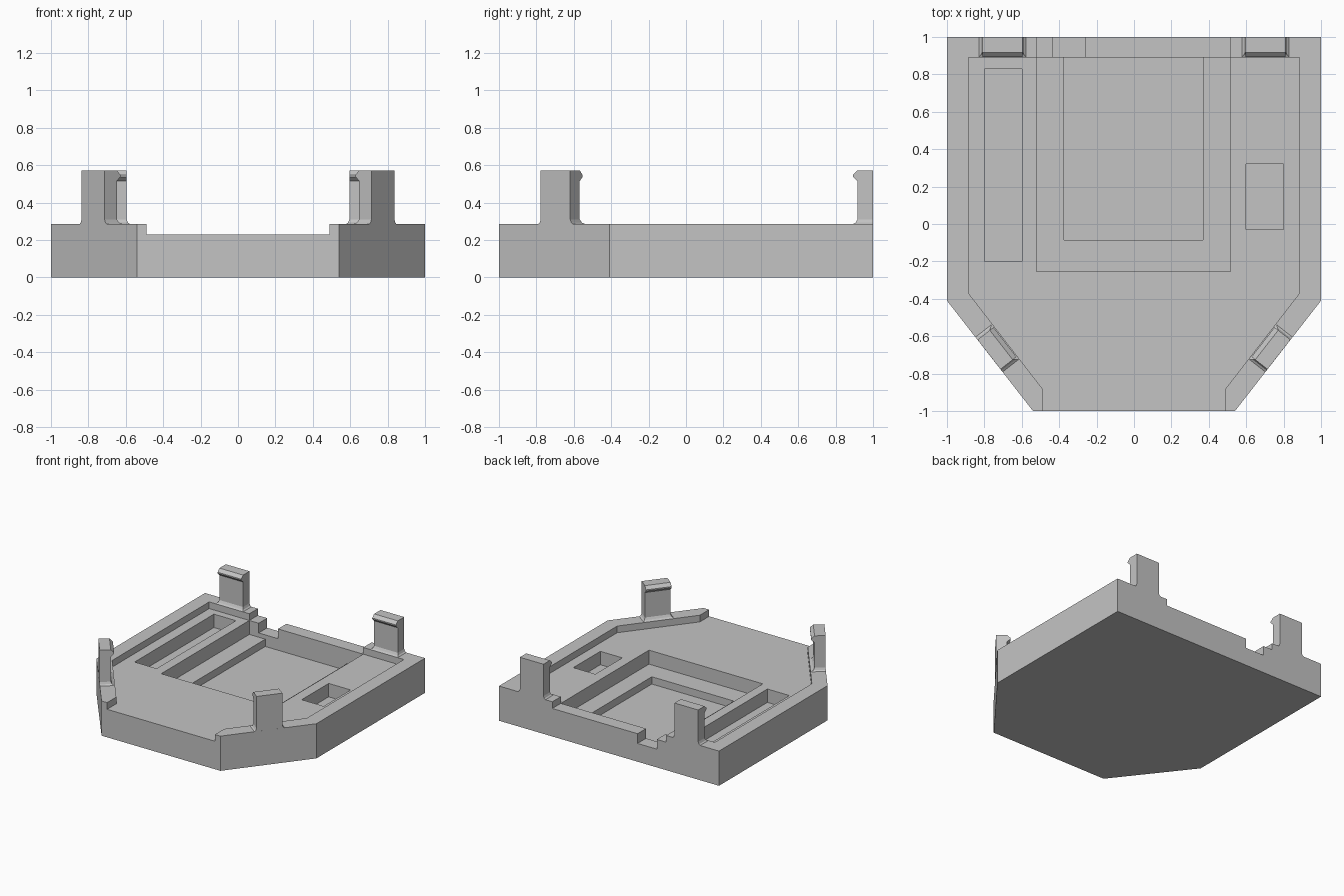
import bpy, bmesh, math
from mathutils import Matrix, Vector

if "Cube" in bpy.data.objects:
    bpy.data.objects.remove(bpy.data.objects["Cube"], do_unlink=True)

RIM, FLOOR = 0.285, 0.23

grey = bpy.data.materials.new("plain grey")
grey.use_nodes = True
grey.diffuse_color = (0.55, 0.55, 0.55, 1)
grey.node_tree.nodes["Principled BSDF"].inputs["Base Color"].default_value = (0.55, 0.55, 0.55, 1)


def make_object(name, bm):
    bmesh.ops.recalc_face_normals(bm, faces=bm.faces)
    mesh = bpy.data.meshes.new(name)
    bm.to_mesh(mesh)
    bm.free()
    mesh.materials.append(grey)
    obj = bpy.data.objects.new(name, mesh)
    bpy.context.collection.objects.link(obj)
    return obj


def extrude_outline(bm, points, offset):
    face = bm.faces.new([bm.verts.new(p) for p in points])
    out = bmesh.ops.extrude_face_region(bm, geom=[face])
    moved = [v for v in out["geom"] if isinstance(v, bmesh.types.BMVert)]
    bmesh.ops.translate(bm, verts=moved, vec=offset)


def prism(name, outline, z0, z1):
    bm = bmesh.new()
    extrude_outline(bm, [(x, y, z0) for x, y in outline], (0, 0, z1 - z0))
    return make_object(name, bm)


def rect(x0, x1, y0, y1):
    return [(x0, y0), (x1, y0), (x1, y1), (x0, y1)]


def mirrored(half):
    return half + [(-x, y) for x, y in reversed(half)]


def cut(target, outline, bottom):
    cutter = prism("cutter", outline, bottom, 0.5)
    cutter.hide_render = True
    mod = target.modifiers.new("cut", "BOOLEAN")
    mod.operation, mod.solver, mod.object = "DIFFERENCE", "EXACT", cutter
    bpy.context.view_layer.objects.active = target
    bpy.ops.object.modifier_apply(modifier=mod.name)
    bpy.data.objects.remove(cutter, do_unlink=True)


# Tray body with clipped front corners
tray = prism("tray", mirrored([(0.54, -1), (1, -0.41), (1, 1)]), 0, RIM)

# Recess open at the front, back rim gap, pockets and cable notch
cut(tray, mirrored([(0.49, -1.2), (0.49, -0.88), (0.885, -0.37), (0.885, 0.89)]), FLOOR)
cut(tray, rect(-0.52, 0.515, 0.8, 1.2), FLOOR)
cut(tray, rect(-0.52, 0.515, -0.255, 0.89), 0.115)
cut(tray, rect(-0.375, 0.37, -0.085, 0.89), 0.055)
cut(tray, rect(-0.435, -0.26, 0.85, 1.2), 0.15)
cut(tray, rect(-0.8, -0.6, -0.2, 0.83), 0.12)
cut(tray, rect(0.6, 0.8, -0.03, 0.32), 0.12)


# Snap clip: hooked profile swept across its width, on a flared foot
def clip(name, x, y, inward, width):
    profile = [(0, RIM), (0, 0.572), (0.083, 0.572), (0.108, 0.548),
               (0.108, 0.538), (0.083, 0.515), (0.083, RIM)]
    bm = bmesh.new()
    extrude_outline(bm, [(d, -width / 2, z) for d, z in profile], (0, width, 0))
    foot = []
    for z, flare in ((RIM, 0.018), (0.293, 0.007), (0.31, 0)):
        w, d = width / 2 + flare, 0.083 + flare * 1.4
        foot.append([bm.verts.new(p) for p in ((0, -w, z), (d, -w, z), (d, w, z), (0, w, z))])
    for low, high in zip(foot, foot[1:]):
        for i in range(4):
            j = (i + 1) % 4
            bm.faces.new((low[i], low[j], high[j], high[i]))
    direction = Vector(inward)
    turn = Matrix.Rotation(math.atan2(direction.y, direction.x), 4, "Z")
    bm.transform(Matrix.Translation((x, y, 0)) @ turn)
    return make_object(name, bm)


for side, s in (("left", 1), ("right", -1)):
    clip("back_clip_" + side, s * 0.703, 1, (0, -1), 0.215)
    clip("front_clip_" + side, s * 0.775, -0.698, (-s * 0.789, 0.615), 0.2)
